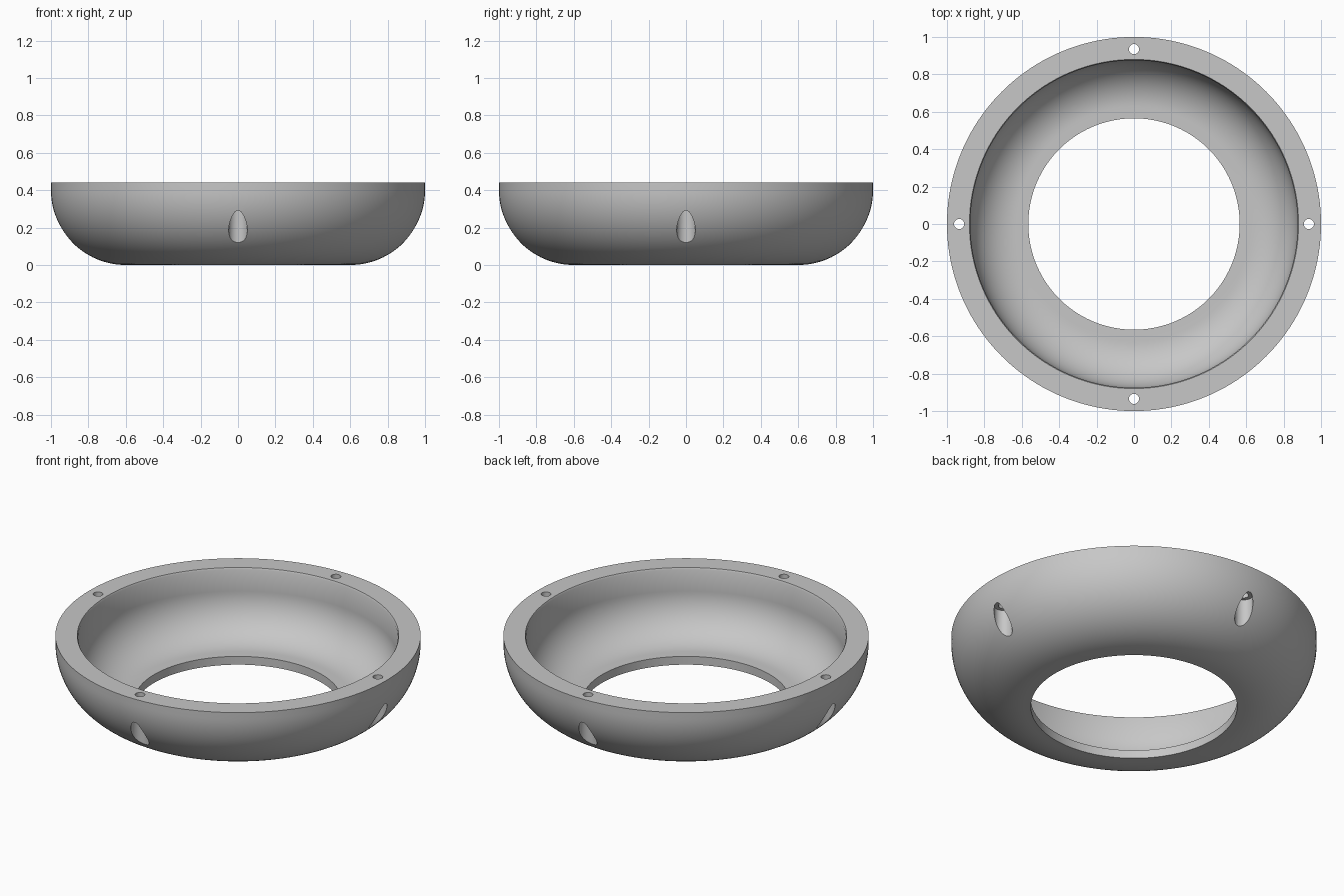
import bpy
import bmesh
from math import sin, cos, pi, radians

if "Cube" in bpy.data.objects:
    bpy.data.objects.remove(bpy.data.objects["Cube"], do_unlink=True)

# Single grey material
grey = bpy.data.materials.new("plain_grey")
grey.use_nodes = True
colour = (0.57, 0.57, 0.57, 1)
grey.diffuse_color = colour
grey.node_tree.nodes["Principled BSDF"].inputs["Base Color"].default_value = colour


def arc(r, z, radius, start, end, steps):
    """Profile points along a circular arc, angles in degrees."""
    angles = [radians(start + (end - start) * i / steps) for i in range(steps + 1)]
    return [(r + radius * cos(a), z + radius * sin(a)) for a in angles]


def lathe(name, profile, segments, closed):
    """Revolve an (r, z) profile about the z axis."""
    bm = bmesh.new()
    verts = [bm.verts.new((r, 0, z)) for r, z in profile]
    edges = [bm.edges.new(pair) for pair in zip(verts, verts[1:])]
    if closed:
        edges.append(bm.edges.new((verts[-1], verts[0])))
    bmesh.ops.spin(bm, geom=verts + edges, cent=(0, 0, 0), axis=(0, 0, 1),
                   angle=2 * pi, steps=segments, use_merge=True)
    bmesh.ops.remove_doubles(bm, verts=bm.verts, dist=1e-5)
    bmesh.ops.recalc_face_normals(bm, faces=bm.faces)
    mesh = bpy.data.meshes.new(name)
    bm.to_mesh(mesh)
    bm.free()
    mesh.materials.append(grey)
    obj = bpy.data.objects.new(name, mesh)
    bpy.context.collection.objects.link(obj)
    return obj


# Bowl ring: rounded outer wall, thick rim, filleted inside, open floor
outer = [(1, 0.44)] + arc(0.6, 0.4, 0.4, 0, -90, 28)
floor = [(0.565, 0), (0.565, 0.05)]
inner = arc(0.625, 0.3, 0.25, -90, 0, 20) + [(0.875, 0.43), (0.88, 0.44)]
ring = lathe("bowl_ring", outer + floor + inner, 160, True)

# Four screw holes through the rim, each with a wider bore from below
bore = [(0, -0.1), (0.05, -0.1), (0.05, 0.29), (0.027, 0.29), (0.027, 0.6), (0, 0.6)]
bpy.context.view_layer.objects.active = ring
for i in range(4):
    cutter = lathe("screw_hole_cutter", bore, 32, False)
    cutter.location = (0.935 * cos(i * pi / 2), 0.935 * sin(i * pi / 2), 0)
    cutter.hide_render = True
    cut = ring.modifiers.new("screw_hole", 'BOOLEAN')
    cut.operation = 'DIFFERENCE'
    cut.solver = 'EXACT'
    cut.object = cutter
    bpy.ops.object.modifier_apply(modifier=cut.name)
    bpy.data.objects.remove(cutter, do_unlink=True)

# Smooth the curved walls, keep the rims crisp
bpy.ops.object.select_all(action='DESELECT')
ring.select_set(True)
bpy.ops.object.shade_smooth_by_angle(angle=radians(30))
